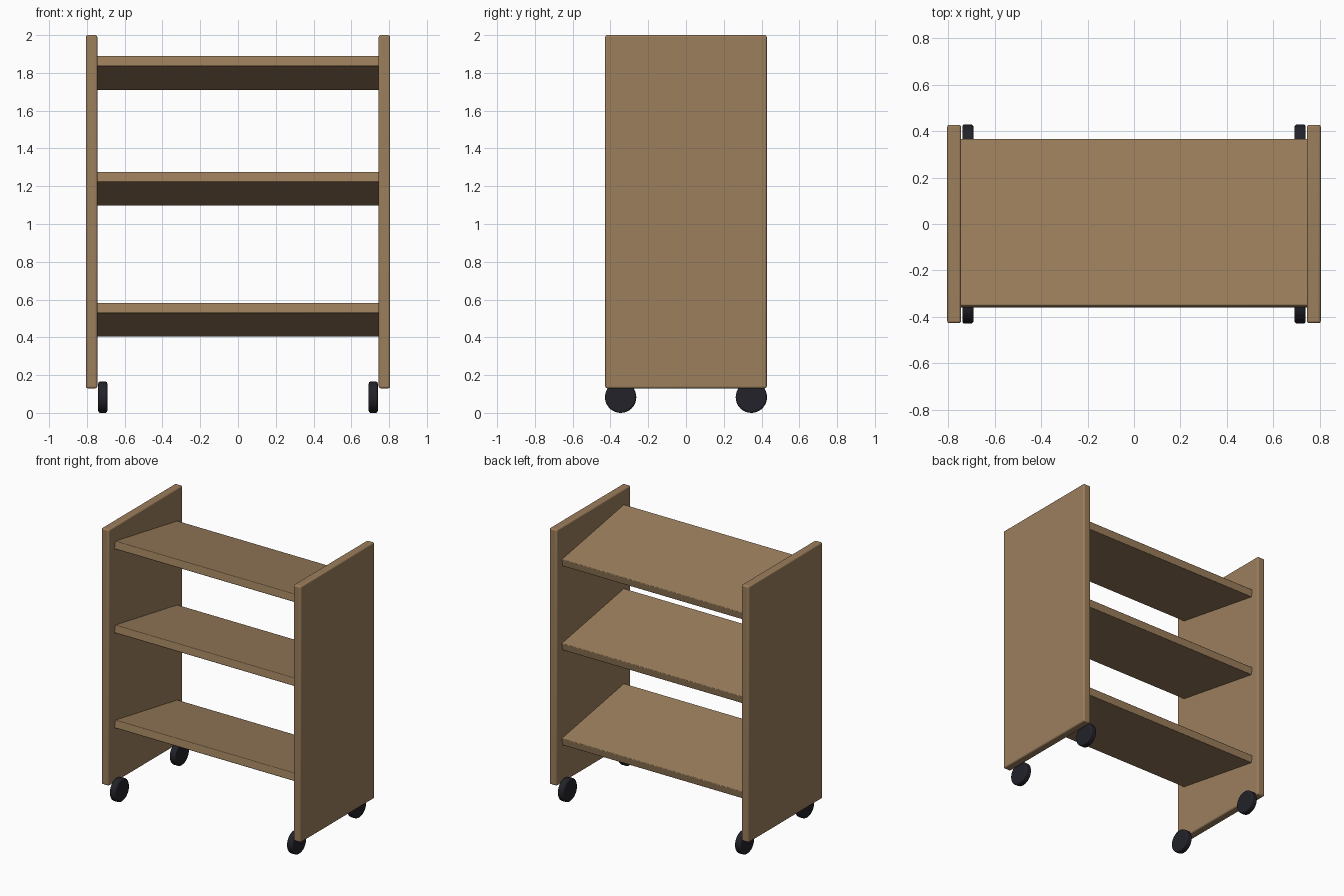
import bpy
from math import radians

if "Cube" in bpy.data.objects:
    bpy.data.objects.remove(bpy.data.objects["Cube"], do_unlink=True)


def make_material(name, rgb, roughness):
    mat = bpy.data.materials.new(name)
    mat.use_nodes = True
    mat.diffuse_color = (*rgb, 1)
    bsdf = mat.node_tree.nodes["Principled BSDF"]
    bsdf.inputs["Base Color"].default_value = (*rgb, 1)
    bsdf.inputs["Roughness"].default_value = roughness
    return mat


wood = make_material("brown wood", (0.33, 0.21, 0.108), 0.6)
rubber = make_material("dark rubber", (0.016, 0.016, 0.023), 0.5)


def finish(name, mat, bevel, segments):
    """Name and colour the active object, then round its edges."""
    obj = bpy.context.object
    obj.name = name
    obj.data.materials.append(mat)
    bpy.ops.object.transform_apply(location=False, rotation=False, scale=True)
    mod = obj.modifiers.new("rounded edges", 'BEVEL')
    mod.width = bevel
    mod.segments = segments
    mod.limit_method = 'ANGLE'
    bpy.ops.object.shade_smooth_by_angle(angle=radians(35))
    return obj


def board(name, size, location, tilt=0, bevel=0.01):
    bpy.ops.mesh.primitive_cube_add(size=1, location=location, rotation=(radians(tilt), 0, 0))
    bpy.context.object.scale = size
    return finish(name, wood, bevel, 3)


def wheel(name, location):
    bpy.ops.mesh.primitive_cylinder_add(vertices=32, radius=0.083, depth=0.048,
                                        location=location, rotation=(0, radians(90), 0))
    return finish(name, rubber, 0.01, 3)


# Side panels with a pair of wheels inside each
for side, x in (("right", -1), ("left", 1)):
    board(f"{side}_panel", (0.06, 0.855, 1.87), (x * 0.775, 0, 1.065))
    for end, y in (("front", -1), ("back", 1)):
        wheel(f"{end}_{side}_wheel", (x * 0.716, y * 0.346, 0.083))

# Shelves sloping down towards the back, ends let into the panels
for level, z in (("bottom", 0.493), ("middle", 1.187), ("top", 1.8)):
    board(f"{level}_shelf", (1.504, 0.73, 0.055), (0, 0.004, z), tilt=-10, bevel=0.005)
